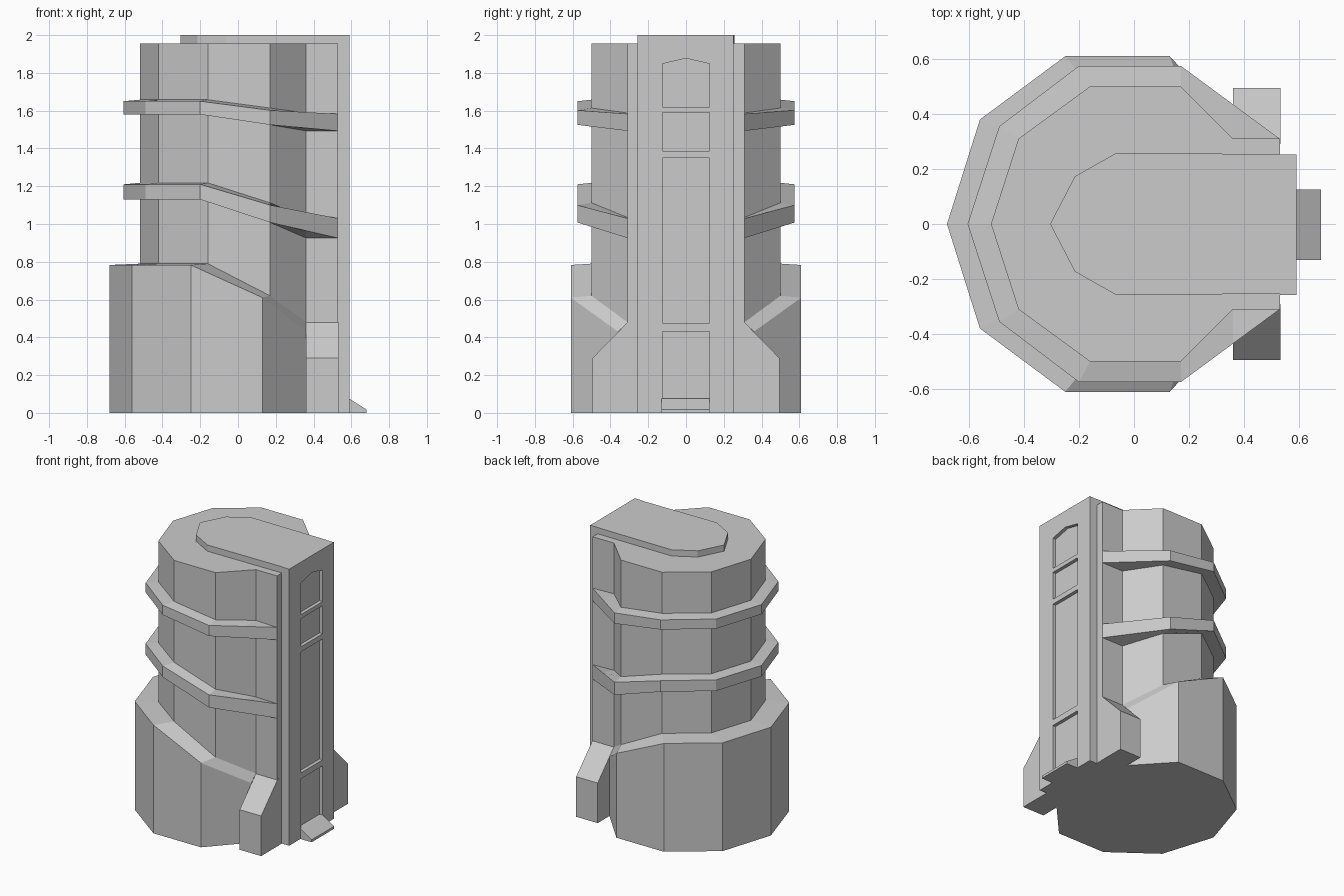
import bpy, bmesh

if "Cube" in bpy.data.objects:
    bpy.data.objects.remove(bpy.data.objects["Cube"])

def make(name, verts, faces):
    me = bpy.data.meshes.new(name)
    bm = bmesh.new()
    vs = [bm.verts.new(v) for v in verts]
    for f in faces:
        bm.faces.new([vs[i] for i in f])
    bmesh.ops.remove_doubles(bm, verts=bm.verts, dist=1e-4)
    bmesh.ops.recalc_face_normals(bm, faces=bm.faces)
    bm.to_mesh(me)
    bm.free()
    ob = bpy.data.objects.new(name, me)
    bpy.context.collection.objects.link(ob)
    return ob

def prism(name, loop, direction):
    """Extrude a planar loop of 3D points along a vector."""
    n = len(loop)
    verts = list(loop) + [tuple(a + d for a, d in zip(p, direction)) for p in loop]
    faces = [list(range(n)), list(range(n, 2 * n))]
    faces += [(i, (i + 1) % n, n + (i + 1) % n, n + i) for i in range(n)]
    return make(name, verts, faces)

def mirrored(half):
    """Half outline (y >= 0, first point on the axis) to a full run."""
    return [(p[0], -p[1]) + tuple(p[2:]) for p in reversed(half[1:])] + list(half)

def band(name, outer, in_top, in_bot):
    """Ledge round the tower: outer = (x, y, top, bottom), inner follows the body."""
    inner = [b + (t, u) for b, t, u in zip(body_half, in_top, in_bot)]
    verts = []
    for o, i in zip(mirrored(outer), mirrored(inner)):
        verts += [(i[0], i[1], i[2]), (o[0], o[1], o[2]),
                  (o[0], o[1], o[3]), (i[0], i[1], i[3])]
    n, faces = len(outer) * 2 - 1, []
    for s in range(n - 1):
        a, b = 4 * s, 4 * s + 4
        faces += [(a + k, a + k + 1, b + k + 1, b + k) for k in range(3)]
    return make(name, verts, faces)

# Tower body
body_half = [(-.52, 0), (-.42, .31), (-.16, .5), (.17, .5), (.36, .31), (.53, .31)]
prism("tower_body", [p + (0,) for p in mirrored(body_half)], (0, 0, 1.955))

# Wide base with a sloping top edge
band("base_skirt",
     [(-.68, 0, .783, 0), (-.56, .38, .783, 0), (-.25, .61, .783, 0),
      (.13, .61, .61, 0), (.36, .36, .43, 0)],
     [.79, .79, .79, .62, .48], [0] * 5)

# Two ledges that dip towards the entrance
def ledge(name, back, mid, end):
    (bt, bb), (mt, mb), (et, eb) = back, mid, end
    q = .528
    outer = [(-.605, 0, bt, bb), (-.49, .355, bt, bb), (-.2, .575, bt, bb),
             (.17, .575, mt, mb),
             (.36, .435, mt + (et - mt) * q, mb + (eb - mb) * q),
             (.53, .31, et, eb)]
    band(name, outer, [bt + .008] * 3 + [mt + .012, et + .005, et],
         [bb] * 3 + [mb, eb, eb])

ledge("upper_ledge", (1.65, 1.58), (1.602, 1.525), (1.583, 1.493))
ledge("lower_ledge", (1.21, 1.13), (1.10, 1.008), (1.03, .926))

# Sloped buttresses beside the entrance
for side, s in (("left", -1), ("right", 1)):
    prism("buttress_" + side,
          [(.36, s * y, z) for y, z in ((.29, 0), (.495, 0), (.495, .29), (.307, .482), (.29, .482))],
          (.172, 0, 0))

# Raised roof cap
cap = [(-.305, 0), (-.215, .173), (-.065, .258), (.08, .257), (.53, .254)]
prism("roof_cap", [p + (1.955,) for p in mirrored(cap)], (0, 0, .045))

# Front slab with recessed panels
slab = prism("entrance_slab",
             [(.53, -.258, 0), (.59, -.258, 0), (.59, .252, 0), (.53, .252, 0)], (0, 0, 2))
w = .125
panels = [[(-w, z0), (w, z0), (w, z1), (-w, z1)]
          for z0, z1 in ((-.05, .432), (.475, 1.35), (1.387, 1.59))]
panels.append([(-w, 1.62), (w, 1.62), (w, 1.848), (0, 1.877), (-w, 1.848)])
cutters = []
for outline in panels:
    c = prism("panel_cutter", [(.565, y, z) for y, z in outline], (.1, 0, 0))
    c.hide_render = True
    cutters.append(c)
    m = slab.modifiers.new("recess", 'BOOLEAN')
    m.object, m.operation, m.solver = c, 'DIFFERENCE', 'EXACT'
bpy.context.view_layer.update()
deps = bpy.context.evaluated_depsgraph_get()
carved = bpy.data.meshes.new_from_object(slab.evaluated_get(deps))
slab.modifiers.clear()
slab.data = carved
for c in cutters:
    bpy.data.objects.remove(c)

# Door ramp
prism("door_ramp",
      [(x, -.13, z) for x, z in ((.56, 0), (.68, 0), (.68, .018), (.59, .075), (.56, .075))],
      (0, .255, 0))
